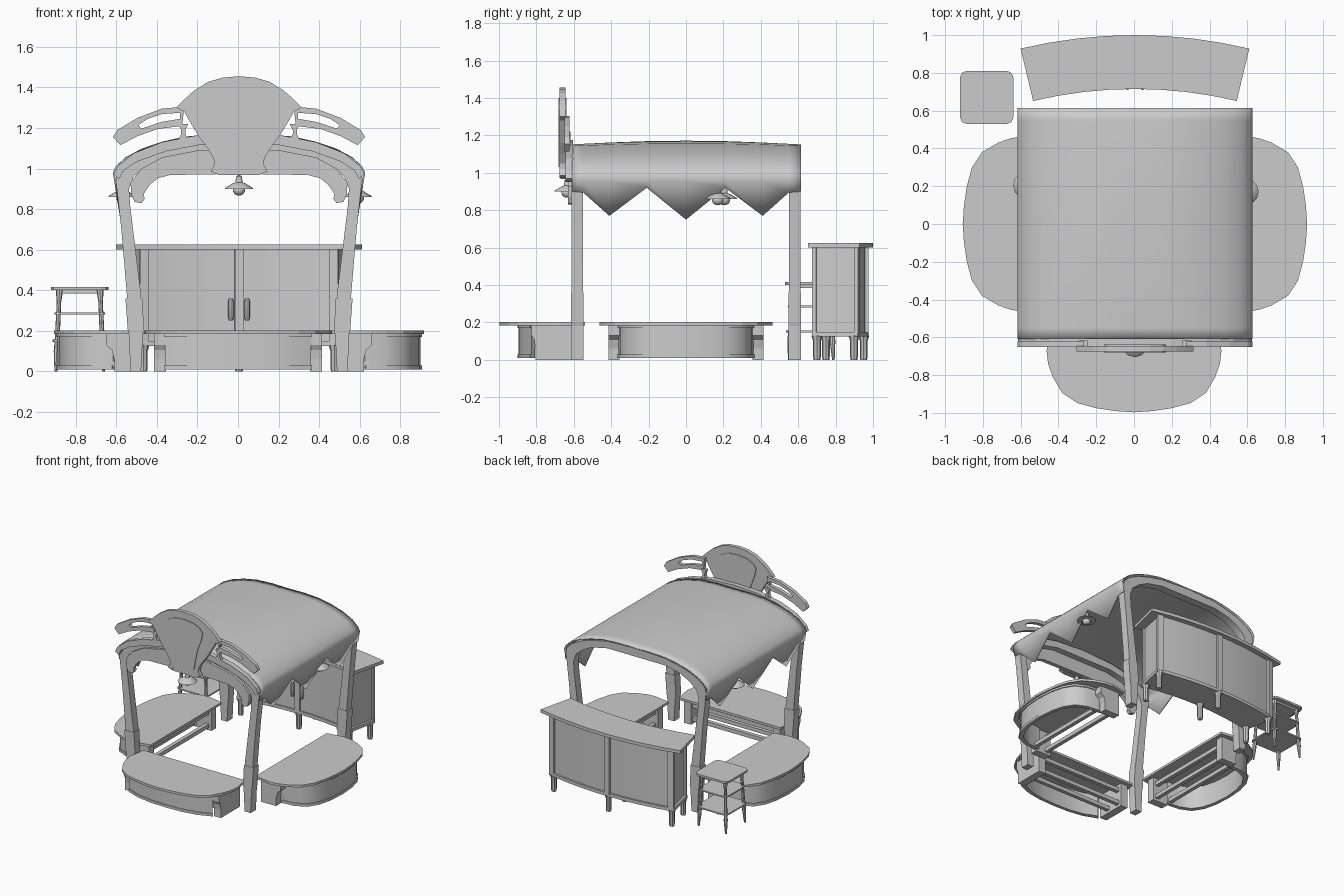
import bpy, bmesh, math
from mathutils import Vector

if "Cube" in bpy.data.objects:
    bpy.data.objects.remove(bpy.data.objects["Cube"])

XY = lambda p, q, t: (p, q, t)      # plan outline, extruded in z
XZ = lambda p, q, t: (p + .005, t, q)   # front outline, extruded in y


def finish(name, bm, smooth=False):
    bmesh.ops.recalc_face_normals(bm, faces=bm.faces)
    me = bpy.data.meshes.new(name)
    bm.to_mesh(me)
    bm.free()
    ob = bpy.data.objects.new(name, me)
    bpy.context.collection.objects.link(ob)
    if smooth:
        bpy.ops.object.select_all(action='DESELECT')
        ob.select_set(True)
        bpy.context.view_layer.objects.active = ob
        bpy.ops.object.shade_smooth_by_angle(angle=math.radians(35))
    return ob


def prism(name, pts, t0, t1, fn=XY, hole=None, smooth=False):
    """Extrude an outline; hole is an inner loop with the same point count."""
    bm = bmesh.new()
    ring = lambda loop, t: [bm.verts.new(fn(p, q, t)) for p, q in loop]
    a, b, n = ring(pts, t0), ring(pts, t1), len(pts)

    def band(u, v):
        for i in range(n):
            j = (i + 1) % n
            bm.faces.new((u[i], u[j], v[j], v[i]))
    band(a, b)
    if hole:
        c, d = ring(hole, t0), ring(hole, t1)
        band(c, d)
        band(a, c)
        band(b, d)
    else:
        bm.faces.new(a)
        bm.faces.new(b)
    return finish(name, bm, smooth)


def box(name, x0, x1, y0, y1, z0, z1):
    return prism(name, [(x0, y0), (x1, y0), (x1, y1), (x0, y1)], z0, z1)


def lathe(name, prof, base, top=None, seg=12):
    """Revolve (radius, z) rings; top shifts the last ring to lean the part."""
    bm = bmesh.new()
    base, top = Vector(base), Vector(top or base)
    zs = [z for _, z in prof]
    rings = []
    for r, z in prof:
        c = base.lerp(top, (z - min(zs)) / (max(zs) - min(zs)))
        rings.append([bm.verts.new((c.x + r * math.cos(2 * math.pi * k / seg),
                                    c.y + r * math.sin(2 * math.pi * k / seg), c.z + z)) for k in range(seg)])
    for u, v in zip(rings, rings[1:]):
        for k in range(seg):
            j = (k + 1) % seg
            bm.faces.new((u[k], u[j], v[j], v[k]))
    bm.faces.new(rings[0])
    bm.faces.new(rings[-1])
    return finish(name, bm, True)


def both(half):
    """Mirror an outline running from x=0 (or beside it) round to the other side."""
    return half + [(-x, z) for x, z in reversed(half) if x > 1e-6]


# Cloth canopy with flat zigzag side hems
prof = [(0, 1.172), (.14, 1.169), (.27, 1.157), (.38, 1.132), (.48, 1.098), (.56, 1.055), (.608, 1.01), (.622, .98), (.618, .955)]
ys = [-.61, -.55, -.41, -.21, 0, .21, .41, .55, .615]
hem = [.9, .895, .77, .92, .75, .92, .77, .895, .9]
bm = bmesh.new()
rows = []
for y, h in zip(ys, hem):
    half = [(x, z - .022 * (y / .61) ** 2 * (1 - x / .622)) for x, z in prof] + [(.622 - .16 * (.98 - h), h)]
    rows.append([bm.verts.new((x + .005, y, z)) for x, z in
                 [(-x, z) for x, z in reversed(half[1:])] + half])
for u, v in zip(rows, rows[1:]):
    for i in range(len(u) - 1):
        bm.faces.new((u[i], u[i + 1], v[i + 1], v[i]))
cloth = finish("cloth_canopy", bm, True)
cloth.modifiers.new("thickness", 'SOLIDIFY').thickness = .008

# Front and back arched frames with tapered leg socks
outer = [(0, 1.144), (.25, 1.132), (.36, 1.11), (.47, 1.078), (.555, 1.033), (.6, .99), (.608, .95), (.6, .88), (.58, .7), (.553, .38), (.537, .1)]
inner = [(.478, .1), (.483, .38), (.51, .6), (.537, .82), (.542, .9), (.52, .96), (.46, 1.01), (.38, 1.05), (.25, 1.078)]
arch = outer + inner + [(-x, z) for x, z in reversed(inner)] + [(-x, z) for x, z in reversed(outer[1:])]
sock = [(.483, 0), (.535, 0), (.543, .18), (.548, .2), (.56, .36), (.477, .36), (.468, .2), (.474, .18)]
for nm, y0, y1 in (("front", -.612, -.552), ("back", .55, .612)):
    prism(nm + "_arch_frame", arch, y0, y1, XZ, smooth=True)
    for s in (-1, 1):
        prism(nm + "_leg_sock", [(s * x, z) for x, z in sock], y0 - .003, y1 + .003, XZ)

# Front fascia board with scrolled ends, and cap moulding above it
top = [(0, 1.1), (.2, 1.09), (.38, 1.055), (.48, 1.0), (.535, .93), (.53, .87)]
low = [(.515, .835), (.48, .83), (.465, .85), (.47, .875), (.44, .92), (.4, .952), (.34, .968), (.1, .972)]
prism("front_fascia", both(top + low), -.632, -.6, XZ)
cap = [(0, 1.175), (.2, 1.165), (.38, 1.13), (.52, 1.075), (.6, 1.01), (.62, .97),
       (.59, .95), (.57, .99), (.5, 1.035), (.36, 1.085), (.2, 1.115), (.02, 1.125)]
prism("front_cap_moulding", both(cap), -.645, -.605, XZ)

# Fan-shaped blank signboard with raised inner panel
sign = [(0, 1.455), (.08, 1.448), (.15, 1.428), (.22, 1.385), (.265, 1.345), (.31, 1.3), (.27, 1.28), (.245, 1.235),
        (.2, 1.16), (.155, 1.1), (.125, 1.05), (.122, 1.02), (.14, .985), (.105, .972), (.095, 1.0), (.02, 1.0)]
prism("signboard", both(sign), -.675, -.645, XZ)
panel = [(0, 1.4), (.08, 1.392), (.14, 1.365), (.165, 1.33), (.15, 1.27), (.12, 1.19), (.1, 1.1), (.09, 1.03)]
prism("signboard_panel", both(panel), -.681, -.639, XZ)
box("signboard_foot", -.1, .11, -.67, -.63, .968, 1.06)

# Pierced side wings on short posts
wing = [(.27, 1.305), (.38, 1.295), (.5, 1.25), (.6, 1.19), (.622, 1.155), (.585, 1.115), (.5, 1.16), (.4, 1.195), (.28, 1.21)]
gap = [(.29, 1.275), (.38, 1.268), (.45, 1.245), (.495, 1.215), (.49, 1.205), (.48, 1.197), (.45, 1.207), (.38, 1.23), (.29, 1.245)]
post = [(.25, 1.22), (.3, 1.22), (.285, 1.19), (.285, 1.17), (.31, 1.12), (.24, 1.12), (.265, 1.17), (.265, 1.19)]
for s in (-1, 1):
    flip = lambda loop: [(s * x, z) for x, z in loop]
    prism("sign_wing", flip(wing), -.65, -.622, XZ, hole=flip(gap))
    prism("wing_post", flip(post), -.645, -.617, XZ)

# Hanging lamps: one under the sign, one at each side
for x, y, dz in ((.005, -.635, 0), (-.57, .205, -.04), (.59, .17, -.04)):
    lathe("lamp_shade", [(.07, .9), (.066, .906), (.03, .927), (.018, .932), (.014, .96), (.008, .965)], (x, y, dz))
    lathe("lamp_bulb", [(.01, .868), (.022, .874), (.03, .888), (.03, .9), (.022, .912)], (x, y, dz))
    lathe("lamp_stem", [(.006, .93), (.006, 1.03)], (x, y, dz), seg=6)

# Three curved platform benches, built as (along, outward, up)
deck = [(0, .457), (.1, .45), (.2, .435), (.3, .408), (.38, .355), (.43, .27), (.455, .2), (.463, .13), (.44, 0)]
side_panel = [(0, .44), (.13, .43), (.23, .405), (.31, .355), (.35, .27), (.36, .165)]
front_panel = [(0, .355), (.13, .35), (.25, .33), (.36, .287)]


def strip(pts, grow=0):
    out = [(u + (grow if u else 0), d + grow) for u, d in pts]
    inn = [(u * .94, d - .02) for u, d in pts]
    return ([(-u, d) for u, d in reversed(out[1:])] + out +
            list(reversed(inn)) + [(-u, d) for u, d in inn[1:]])


def bench(name, place, face, reach, cut):
    prism(name + "_top", both(deck), .184, .202, place)
    prism(name + "_curved_panel", strip(face), .012, .186, place, smooth=True)
    prism(name + "_base_trim", strip(face, .006), .01, .03, place, smooth=True)
    prism(name + "_upper_trim", strip(face, .006), .17, .185, place, smooth=True)
    bracket = [(.03, .185), (reach, .185), (reach, .13), (reach - cut * .7, .105), (reach - cut, .06), (reach - cut, 0), (.03, 0)]
    for s in (-1, 1):
        prism(name + "_bracket", bracket, s * .355, s * .415, lambda d, z, u: place(u, d, z))
    for d, z in ((.05, .02), (.05, .125), (.16, .02)):
        prism(name + "_rail", [(-.36, d), (.36, d), (.36, d + .03), (-.36, d + .03)], z, z + .03, place)


bench("front_bench", lambda u, d, t: (u, -.54 - d, t), front_panel, .285, .02)
bench("right_bench", lambda u, d, t: (.46 + d, u, t), side_panel, .2, .04)
bench("left_bench", lambda u, d, t: (-.45 - d, u, t), side_panel, .2, .04)


# Curved serving counter at the back
def polar(r, a):
    return (r * math.sin(a) + .005, r * math.cos(a) - 1.6)


def sector(name, r0, r1, a0, a1, z0, z1, n=1):
    angles = [a0 + (a1 - a0) * i / n for i in range(n + 1)]
    return prism(name, [polar(r0, a) for a in angles] + [polar(r1, a) for a in reversed(angles)], z0, z1, smooth=True)


sector("counter_top", 2.315, 2.6, -.235, .235, .6, .625, 8)
sector("counter_body", 2.337, 2.56, -.205, .205, .14, .602, 8)
sector("counter_bottom", 2.325, 2.575, -.212, .212, .125, .15, 8)
for a in (-.202, 0, .202):
    for r in (2.325, 2.555):
        sector("counter_post", r, r + .022, a - .009, a + .009, .14, .602)
    for r in (2.348, 2.55):
        x, y = polar(r, a)
        lathe("counter_leg", [(.018, 0), (.021, .02), (.021, .1), (.03, .13)], (x, y, 0), seg=8)
for s in (-1, 1):
    lathe("cabinet_handle", [(.008, .25), (.014, .265), (.014, .345), (.008, .36)], (s * .04 + .005, .724, 0), seg=8)


# Stool with two lower shelves
def rounded(h, c):
    return [(-.78 + sx * p, .67 + sy * q) for sx, sy, loop in (
        (1, 1, 0), (-1, 1, 1), (-1, -1, 0), (1, -1, 1))
        for p, q in ([(h, h - c), (h - c * .3, h - c * .3), (h - c, h)][::-1 if loop else 1])]


prism("stool_seat", rounded(.141, .035), .4, .416)
prism("stool_seat_apron", rounded(.11, .03), .385, .401)
prism("stool_upper_shelf", rounded(.125, .03), .28, .291)
prism("stool_lower_shelf", rounded(.135, .03), .146, .157)
for sx in (-1, 1):
    for sy in (-1, 1):
        lathe("stool_leg", [(.007, 0), (.01, .04), (.015, .1), (.012, .17), (.011, .34), (.018, .4)],
              (-.78 + sx * .118, .67 + sy * .118, 0), (-.78 + sx * .1, .67 + sy * .1, 0), seg=8)
